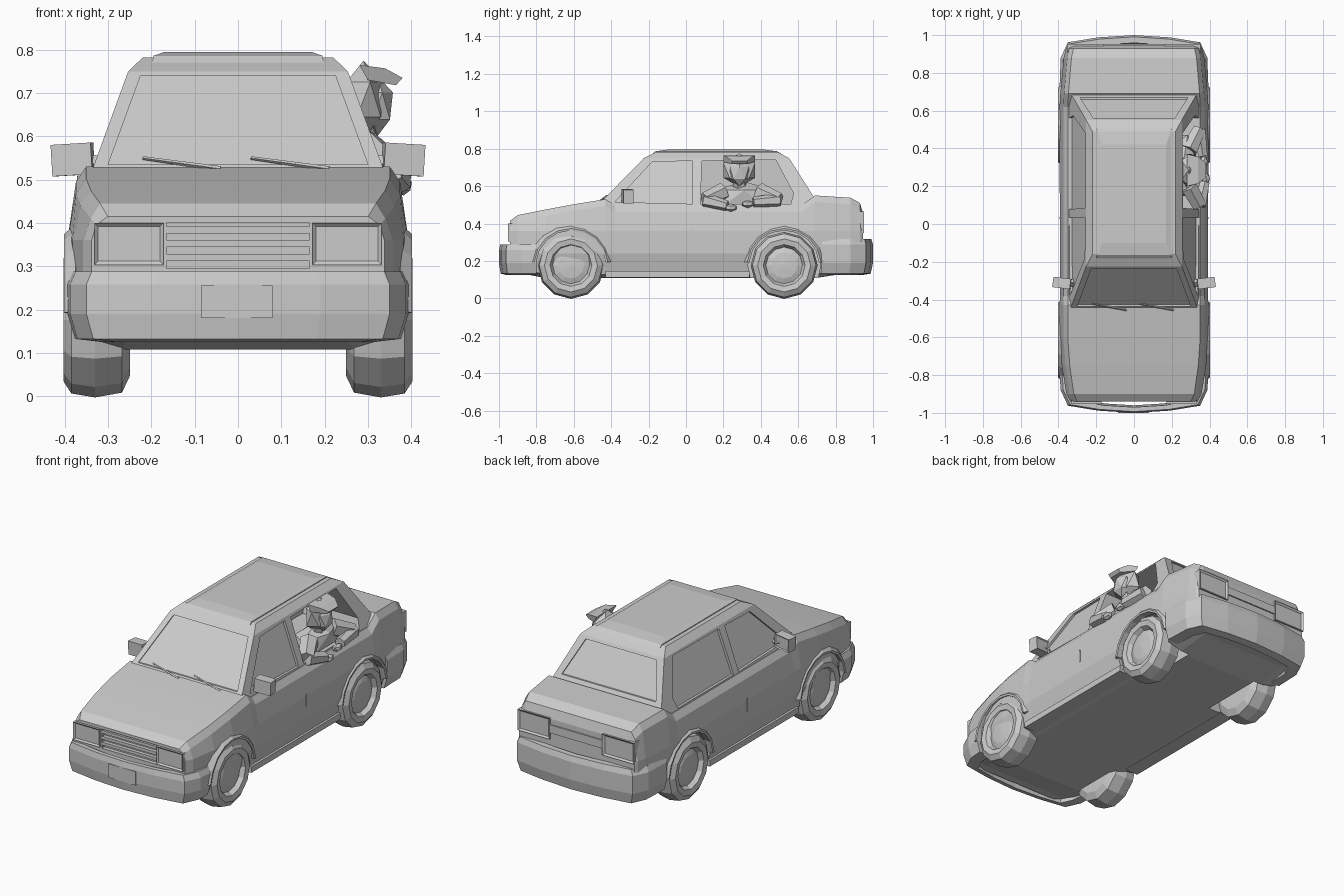
import bpy, bmesh, math
from mathutils import Vector, Matrix

if "Cube" in bpy.data.objects:
    bpy.data.objects.remove(bpy.data.objects["Cube"])

grey = bpy.data.materials.new("plain grey")
grey.diffuse_color = (0.6, 0.6, 0.6, 1)
grey.use_nodes = True
grey.node_tree.nodes["Principled BSDF"].inputs["Base Color"].default_value = grey.diffuse_color


def finish(name, bm):
    bmesh.ops.recalc_face_normals(bm, faces=bm.faces[:])
    me = bpy.data.meshes.new(name)
    bm.to_mesh(me)
    bm.free()
    me.materials.append(grey)
    ob = bpy.data.objects.new(name, me)
    bpy.context.collection.objects.link(ob)
    return ob


def loft(name, rings):
    """Skin closed rings of equal length and cap both ends."""
    bm = bmesh.new()
    vs = [[bm.verts.new(p) for p in r] for r in rings]
    n = len(vs[0])
    for a, b in zip(vs, vs[1:]):
        for i in range(n):
            j = (i + 1) % n
            bm.faces.new((a[i], a[j], b[j], b[i]))
    bm.faces.new(vs[0])
    bm.faces.new(vs[-1])
    return finish(name, bm)


def box(name, lo, hi, inset=0, depth=0, facing=(0, -1, 0), rot=None):
    """Box from corner to corner, optionally with one recessed face."""
    bm = bmesh.new()
    lo, hi = Vector(lo), Vector(hi)
    bmesh.ops.create_cube(bm, size=1)
    m = Matrix.Translation((lo + hi) / 2)
    if rot:
        m = m @ rot
    bm.transform(m @ Matrix.Diagonal((*(hi - lo), 1)))
    bm.normal_update()
    if inset:
        f = max(bm.faces, key=lambda f: f.normal.dot(Vector(facing)))
        bmesh.ops.inset_region(bm, faces=[f], thickness=inset, depth=-depth)
    return finish(name, bm)


def cut(ob, cutter):
    mod = ob.modifiers.new("cut", 'BOOLEAN')
    mod.operation, mod.solver, mod.object = 'DIFFERENCE', 'EXACT', cutter
    bpy.context.view_layer.update()
    dg = bpy.context.evaluated_depsgraph_get()
    me = bpy.data.meshes.new_from_object(ob.evaluated_get(dg))
    ob.modifiers.clear()
    ob.data = me
    bpy.data.objects.remove(cutter)


def ball(name, c, r):
    bm = bmesh.new()
    bmesh.ops.create_icosphere(bm, subdivisions=1, radius=1)
    bm.transform(Matrix.Translation(c) @ Matrix.Diagonal((*r, 1)))
    return finish(name, bm)


def limb(name, a, b, r1, r2, sides=6):
    a, b = Vector(a), Vector(b)
    bm = bmesh.new()
    bmesh.ops.create_cone(bm, cap_ends=True, segments=sides, radius1=r1, radius2=r2, depth=(b - a).length)
    bm.transform(Matrix.Translation((a + b) / 2) @ (b - a).to_track_quat('Z', 'Y').to_matrix().to_4x4())
    return finish(name, bm)


# Lower body: cross-sections along y (position, top height, half width)
def section(y, top, w):
    lift = .03 if abs(y) > .87 else 0
    half = [(.7 * w, .108 + lift), (.93 * w, .128 + lift), (w, .24), (w, .36), (.95 * w, top - .035), (.89 * w, top)]
    if top < .44:
        half[4] = (.97 * w, top - .02)
    return [(x, y, z) for x, z in half] + [(-x, y, z) for x, z in reversed(half)]


stations = [(-.94, .415, .338), (-.90, .445, .358), (-.75, .475, .382), (-.60, .503, .394), (-.43, .53, .394),
            (-.38, .50, .392), (.62, .50, .394), (.69, .55, .39), (.88, .538, .372), (.93, .51, .36), (.945, .46, .35)]
body = loft("body", [section(*s) for s in stations])

# Wheels, wheel wells and arch flares
ZC = .176
profile = [(.01, .25), (.13, .25), (.168, .268), (.179, .33), (.17, .385), (.142, .403),
           (.112, .398), (.098, .375), (.07, .385), (.01, .39)]
for end, yc in (("front", -.615), ("rear", .525)):
    for side, s in (("left", -1), ("right", 1)):
        cut(body, limb("well_cutter", (s * .22, yc, ZC), (s * .5, yc, ZC), .194, .194, 16))
        ring = [[(s * x, yc + r * math.sin(math.tau * k / 12), ZC + r * math.cos(math.tau * k / 12))
                 for k in range(12)] for r, x in profile]
        loft(f"{end}_{side}_wheel", ring)
        arch = []
        for k in range(9):
            a = math.radians(5 + 170 * k / 8)
            arch.append([(s * x, yc + r * math.cos(a), ZC + r * math.sin(a))
                         for r, x in ((.187, .36), (.187, .40), (.198, .402), (.222, .375))])
        loft(f"{end}_{side}_arch", arch)

# Cabin
def side_x(z): return .345 - (z - .5) * .365
def front_y(z): return -.47 + (z - .5) * .98
def back_y(z): return .71 - (z - .5) * .635


def cabin_ring(z, x, yf, yb):
    return [(x, yf, z), (x, yb, z), (-x, yb, z), (-x, yf, z)]


cabin = loft("cabin", [cabin_ring(z, side_x(z), front_y(z), back_y(z)) for z in (.46, .75)]
             + [cabin_ring(.782, .22, -.16, .49)])
loft("roof_panel", [cabin_ring(.765, .2, -.19, .52), cabin_ring(.786, .195, -.165, .49),
                    cabin_ring(.795, .17, -.1, .42)])

# Windows: recesses in the cabin, with the rear right one open
front_win = [(-.38, .515), (-.18, .73), (.035, .735), (.035, .505)]
rear_win = [(.078, .505), (.085, .735), (.48, .74), (.575, .56), (.56, .505)]
for s in (-1, 1):
    for win in (front_win, rear_win):
        is_open = s > 0 and win is rear_win
        inner = [(s * (0 if is_open else side_x(z) - .014), y, z) for y, z in win]
        cut(cabin, loft("window_cutter", [inner, [(s * (side_x(z) + .05), y, z) for y, z in win]]))
for pts, edge, d in (([(-.3, .535), (-.225, .74), (.225, .74), (.3, .535)], front_y, 1),
                     ([(-.285, .565), (-.215, .735), (.215, .735), (.285, .565)], back_y, -1)):
    cut(cabin, loft("glass_cutter", [[(x, edge(z) + d * k, z) for x, z in pts] for k in (.01, -.05)]))

# Wipers
for x in (-.22, .03):
    limb("wiper", (x + .18, -.455, .525), (x, front_y(.55) - .002, .55), .006, .004, 4)

# Grille, headlights and rear lights
cut(body, box("grille_cutter", (-.165, -1, .295), (.165, -.918, .4)))
for z in (.32, .352, .384):
    box("grille_bar", (-.165, -.938, z - .008), (.165, -.91, z + .008))
for s in (-1, 1):
    def span(a, b): return sorted((s * a, s * b))
    a, b = span(.172, .332)
    box("headlight", (a, -.952, .303), (b, -.88, .40), .012, .008)
    a, b = span(.16, .352)
    box("tail_light", (a, .90, .35), (b, .953, .465), .014, .008, (0, 1, 0))
box("boot_trim", (-.16, .93, .385), (.16, .952, .43))

# Bumpers wrapped around both ends
for name, d, end, top in (("front_bumper", -1, .80, .288), ("rear_bumper", 1, .725, .318)):
    half = [(.394, end), (.388, .88), (.35, .962), (.19, .988), (0, 1)]
    path = half + [(-x, y) for x, y in reversed(half[:-1])]
    prof = [(.85, top), (.965, top), (1, top - .03), (1, .19), (.955, .132), (.8, .125)]
    loft(name, [[(x * k, d * (end + (y - end) * k), z) for k, z in prof] for x, y in path])
box("front_plate", (-.085, -1.0, .18), (.08, -.985, .255))

for s in (-1, 1):
    # Sills and door seams
    a, b = span(.30, .382) if s > 0 else (-.382, -.30)
    box("sill", (a, -.43, .112), (b, .34, .145))
    a, b = sorted((s * .385, s * .396))
    box("door_seam", (a, .028, .30), (b, .034, .37))
    # Wing mirrors
    a, b = sorted((s * .335, s * .428))
    box("mirror", (a, -.34, .51), (b, -.285, .583), .008, .005, (0, 1, 0),
        Matrix.Rotation(s * .12, 4, 'Z') @ Matrix.Rotation(s * .06, 4, 'Y'))
    limb("mirror_arm", (s * .32, -.31, .535), (s * .36, -.31, .54), .02, .02, 4)

# Passenger leaning out of the rear right window
ball("passenger_torso", (.26, .31, .54), (.085, .19, .085))
ball("passenger_face", (.322, .285, .67), (.04, .06, .07))
ball("passenger_hair", (.29, .285, .685), (.055, .1, .09))
loft("cap_brim", [[(x, .285 + k * y, z) for x, y, z in
                   ((.28, .085, .765), (.34, .07, .757), (.38, .04, .735), (.365, .04, .718), (.3, .085, .73))]
                  for k in (-1, 1)])
limb("passenger_neck", (.27, .29, .58), (.29, .285, .64), .04, .035)
limb("near_upper_arm", (.29, .20, .57), (.345, .10, .525), .05, .042)
limb("near_forearm", (.345, .10, .525), (.375, .22, .495), .04, .028)
ball("near_hand", (.382, .24, .485), (.022, .035, .022))
limb("far_upper_arm", (.29, .39, .57), (.345, .50, .525), .05, .038)
limb("far_forearm", (.345, .50, .525), (.365, .36, .515), .038, .028)
ball("far_hand", (.37, .33, .505), (.022, .035, .022))
